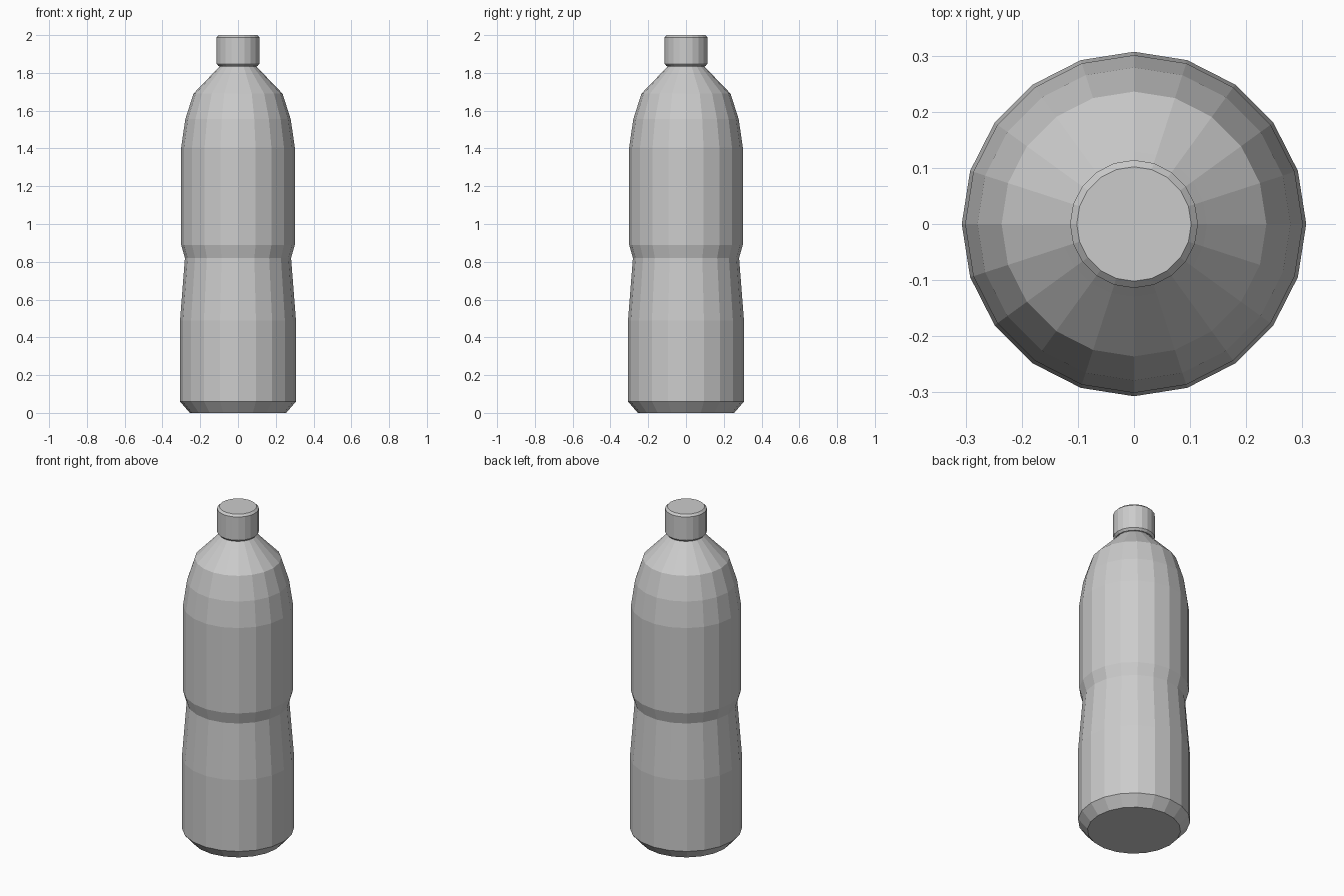
import bpy, bmesh
from math import cos, sin, pi

if "Cube" in bpy.data.objects:
    bpy.data.objects.remove(bpy.data.objects["Cube"])

SIDES = 20


def lathe(name, profile):
    """Revolve (radius, z) points around z, closing both ends with flat caps."""
    bm = bmesh.new()
    rings = [[bm.verts.new((r * cos(2 * pi * i / SIDES), r * sin(2 * pi * i / SIDES), z))
              for i in range(SIDES)] for r, z in profile]
    for low, high in zip(rings, rings[1:]):
        for i in range(SIDES):
            j = (i + 1) % SIDES
            bm.faces.new((low[i], low[j], high[j], high[i]))
    bm.faces.new(rings[0][::-1])
    bm.faces.new(rings[-1])
    mesh = bpy.data.meshes.new(name)
    bm.to_mesh(mesh)
    bm.free()
    obj = bpy.data.objects.new(name, mesh)
    bpy.context.collection.objects.link(obj)
    return obj


# Bottle body: chamfered base, pinched waist, tapering shoulder and neck
lathe("bottle_body", [
    (0.255, 0.0), (0.307, 0.06), (0.307, 0.49), (0.281, 0.82), (0.301, 0.89),
    (0.301, 1.405), (0.279, 1.555), (0.236, 1.69), (0.13, 1.80), (0.097, 1.835),
    (0.097, 1.87),
])

# Screw cap with small bevels
lathe("cap", [(0.103, 1.836), (0.114, 1.848), (0.114, 1.988), (0.102, 2.0)])
